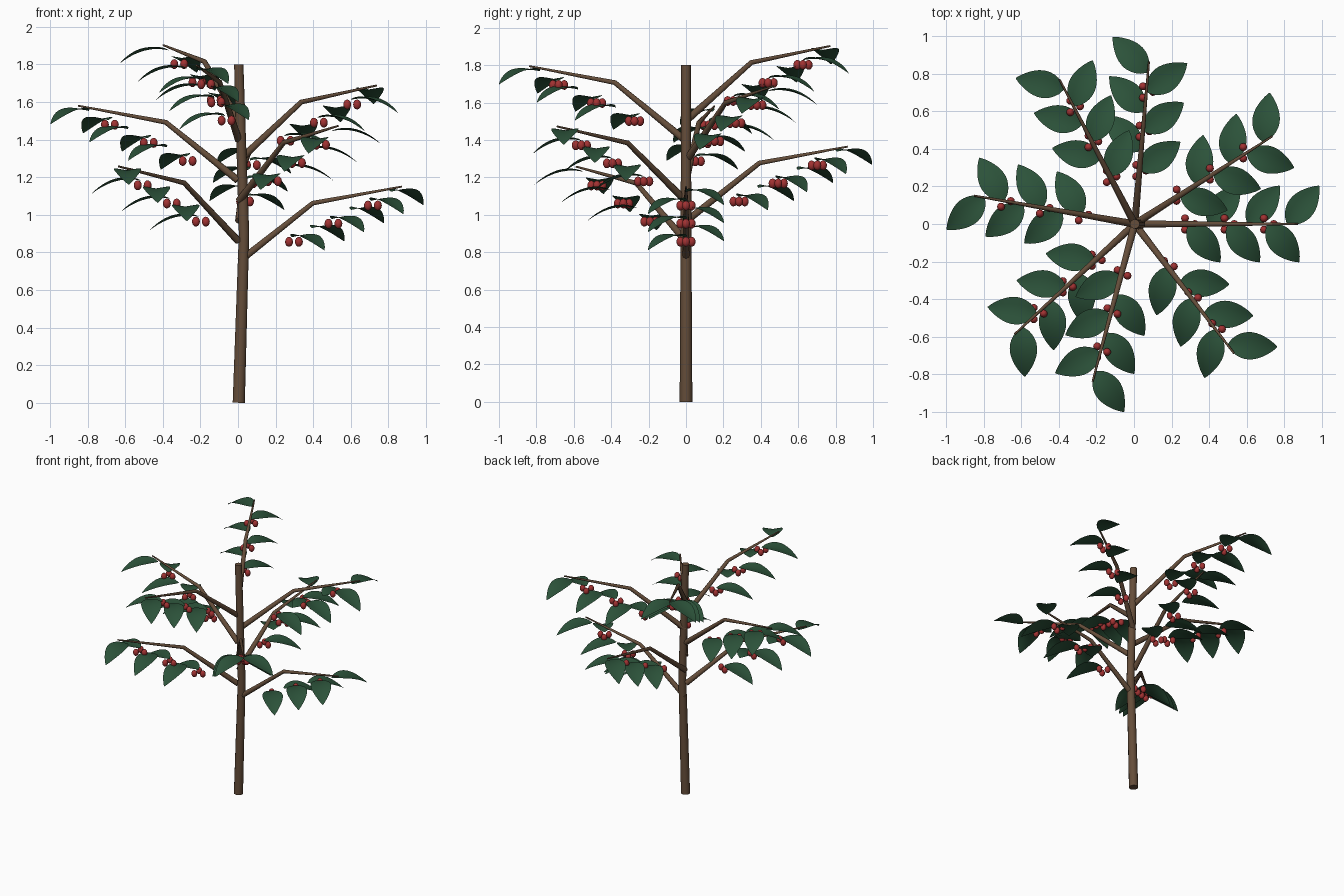
import bpy, bmesh, math
from mathutils import Vector, Matrix

if "Cube" in bpy.data.objects:
    bpy.data.objects.remove(bpy.data.objects["Cube"], do_unlink=True)


def material(name, r, g, b):
    m = bpy.data.materials.new(name)
    m.use_nodes = True
    m.diffuse_color = (r, g, b, 1)
    m.node_tree.nodes["Principled BSDF"].inputs["Base Color"].default_value = (r, g, b, 1)
    return m


BARK = material("brown bark", 0.13, 0.075, 0.042)
LEAF = material("deep green leaf", 0.025, 0.085, 0.042)
BERRY = material("red berry", 0.36, 0.032, 0.032)
OFFSET = Vector((0.004, 0, 0))


def add_object(name, data, mat):
    obj = bpy.data.objects.new(name, data)
    bpy.context.collection.objects.link(obj)
    if not data.materials:
        data.materials.append(mat)
    return obj


def smooth(obj, angle=60):
    bpy.ops.object.select_all(action="DESELECT")
    obj.select_set(True)
    bpy.context.view_layer.objects.active = obj
    bpy.ops.object.shade_smooth_by_angle(angle=math.radians(angle))


def stem(name, points, radii):
    """Tapered round stem through a few points."""
    curve = bpy.data.curves.new(name, "CURVE")
    curve.dimensions = "3D"
    curve.bevel_depth = 1
    curve.bevel_resolution = 3
    curve.use_fill_caps = True
    spline = curve.splines.new("POLY")
    spline.points.add(len(points) - 1)
    for p, co, r in zip(spline.points, points, radii):
        p.co = (*(co + OFFSET), 1)
        p.radius = r
    obj = add_object(name, curve, BARK)
    bpy.ops.object.select_all(action="DESELECT")
    obj.select_set(True)
    bpy.context.view_layer.objects.active = obj
    bpy.ops.object.convert(target="MESH")
    smooth(bpy.context.object)


def leaf_mesh():
    """Pointed oval leaf along +x, arched down, with a shallow fold."""
    length, half_width, rows = 0.265, 0.073, 12
    bm = bmesh.new()
    previous = None
    for i in range(rows + 1):
        t = i / rows
        width = half_width * math.sin(math.pi * t ** 0.85) ** 0.8 if 0 < i < rows else 0.002
        arch = 0.06 * t - 0.13 * t * t
        row = []
        for s in (-1, -0.5, 0, 0.5, 1):
            lift = 0.012 * abs(s) * width / half_width
            row.append(bm.verts.new((length * t, s * width, arch + lift)))
        if previous:
            for a in range(4):
                bm.faces.new((previous[a], row[a], row[a + 1], previous[a + 1]))
        previous = row
    mesh = bpy.data.meshes.new("leaf")
    bm.to_mesh(mesh)
    bm.free()
    mesh.materials.append(LEAF)
    return mesh


def berry_mesh():
    bm = bmesh.new()
    bmesh.ops.create_uvsphere(bm, u_segments=12, v_segments=8, radius=0.021)
    bmesh.ops.scale(bm, vec=(1, 1, 1.25), verts=bm.verts)
    mesh = bpy.data.meshes.new("berry")
    bm.to_mesh(mesh)
    bm.free()
    mesh.materials.append(BERRY)
    return mesh


# Trunk with a slight bow
stem("trunk", [Vector((0, 0, 0)), Vector((0.028, 0, 0.9)), Vector((0, 0, 1.8))],
     [0.034, 0.029, 0.026])

leaf_data, berry_data = leaf_mesh(), berry_mesh()

# Branches spiral up the trunk by the golden angle
for i in range(8):
    angle = math.radians(-137.5 * i)
    out = Vector((math.cos(angle), math.sin(angle), 0))
    base = Vector((0, 0, 0.75 + 0.1075 * i))

    def along(r, rise):
        return base + out * r + Vector((0, 0, rise))

    stem(f"branch_{i + 1}", [along(0.005, 0.004), along(0.394, 0.312), along(0.868, 0.4)],
         [0.02, 0.0135, 0.005])

    # Leaves alternate right and left; berries hang beside each right leaf
    for k in range(6):
        r = 0.285 + 0.105 * k
        node = along(r, 0.46 * r) + OFFSET
        side = 1 if k % 2 else -1
        leaf = add_object(f"leaf_{i + 1}_{k + 1}", leaf_data, LEAF)
        leaf.matrix_world = Matrix.Translation(node) @ Matrix.Rotation(
            angle + side * math.radians(50), 4, "Z")
        if side < 0:
            for j in range(3):
                turn = math.tau * j / 3
                berry = add_object(f"berry_{i + 1}_{k + 1}_{j + 1}", berry_data, BERRY)
                berry.location = node + Vector((
                    0.035 * math.cos(turn), 0.035 * math.sin(turn), -0.025))

# Shared meshes only need smoothing once
for data in (leaf_data, berry_data):
    data.shade_smooth()
